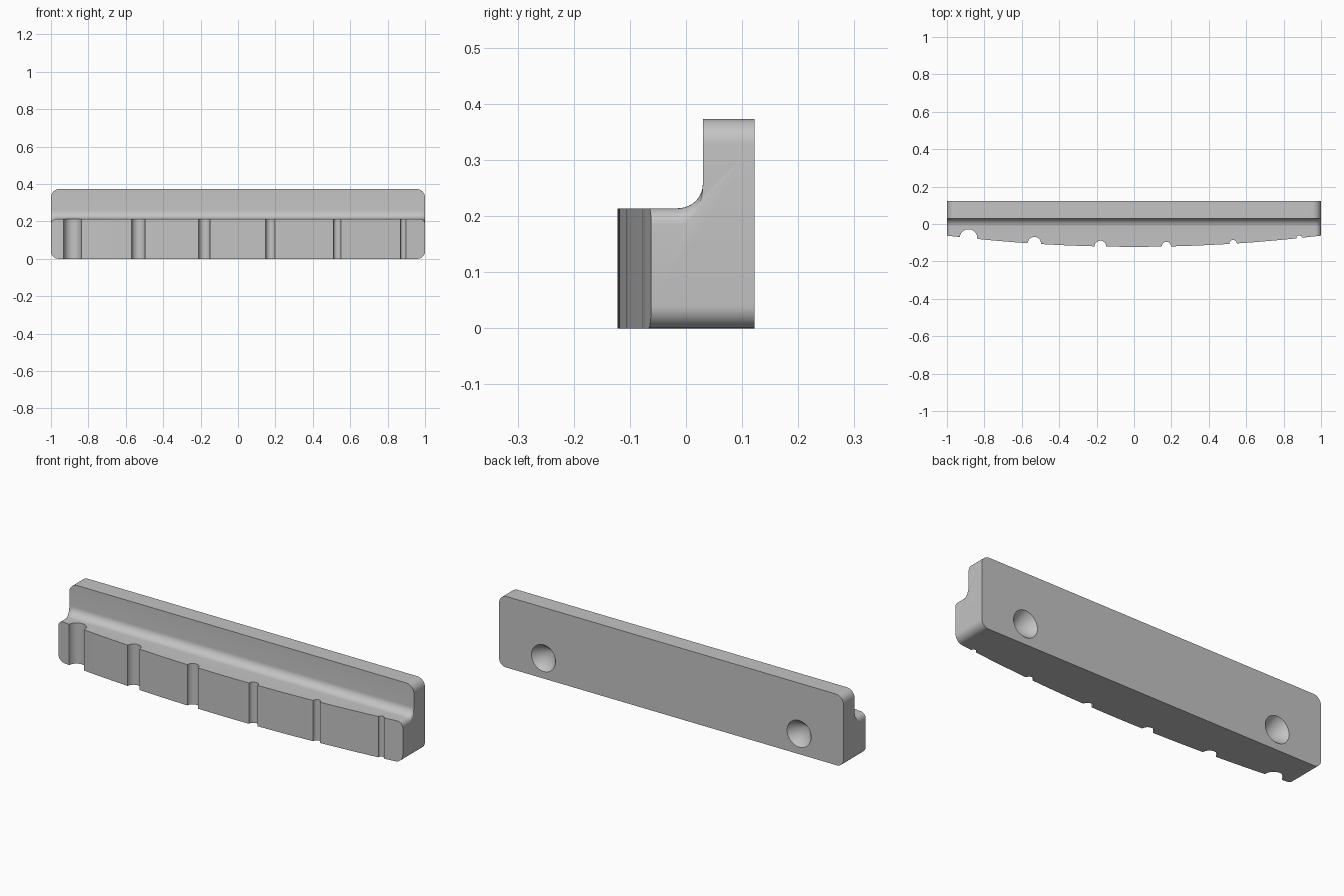
import bpy, bmesh, math

if "Cube" in bpy.data.objects:
    bpy.data.objects.remove(bpy.data.objects["Cube"])

Y_BACK, Y_PLATE = 0.122, 0.03
Z_TOP, Z_LEDGE, Z_FILLET = 0.373, 0.214, 0.257
FILLET = 0.045

grey = bpy.data.materials.new("light grey")
grey.diffuse_color = (0.55, 0.55, 0.55, 1)
grey.use_nodes = True
grey.node_tree.nodes["Principled BSDF"].inputs["Base Color"].default_value = grey.diffuse_color


def front_curve(x):
    return -0.122 + 0.06 * x * x


def end_drop(x, r):
    """Height lost to a rounded corner of radius r at position x."""
    d = max(0.0, abs(x) - (1 - r))
    return r - math.sqrt(max(0.0, r * r - d * d))


# Plan outline of the front: bowed curve with grooves of shrinking size
grooves = [(-0.885, 0.047), (-0.533, 0.036), (-0.18, 0.031),
           (0.173, 0.025), (0.53, 0.020), (0.883, 0.015)]
plan = []
ends = [1 - 0.045 * (1 - math.sin(math.pi / 2 * i / 10)) for i in range(11)]
plan += [(s * x, front_curve(x)) for x in ends for s in (-1, 1)]
for i in range(1, 60):
    x = -0.955 + 1.91 * i / 60
    if all(abs(x - c) > r + 0.006 for c, r in grooves):
        plan.append((x, front_curve(x)))
plan.sort()
for c, r in grooves:
    arc = [(c - r, front_curve(c - r))]
    for k in range(17):
        a = math.pi * (1 - k / 16)
        x = c + r * math.cos(a)
        arc.append((x, max(front_curve(x), front_curve(c) + r * math.sin(a))))
    arc.append((c + r, front_curve(c + r)))
    at = sum(1 for p in plan if p[0] < c)
    plan[at:at] = arc


def section(x, yf):
    """Side profile: bottom, front, ledge, concave fillet, upright plate."""
    zb = end_drop(x, 0.04)
    zl = Z_LEDGE - end_drop(x, 0.03)
    zt = Z_TOP - end_drop(x, 0.045)
    pts = [(Y_BACK, zb), (yf, zb), (yf, zl)]
    for k in range(11):
        a = math.pi / 2 * k / 10
        pts.append((Y_PLATE - FILLET + FILLET * math.sin(a),
                    zl + (Z_FILLET - zl) * (1 - math.cos(a))))
    pts += [(Y_PLATE, zt), (Y_BACK, zt)]
    return [(x, y, z) for y, z in pts]


# Rail body lofted along x
bm = bmesh.new()
rings = [[bm.verts.new(p) for p in section(x, y)] for x, y in plan]
n = len(rings[0])
for a, b in zip(rings, rings[1:]):
    for i in range(n):
        j = (i + 1) % n
        bm.faces.new((a[i], a[j], b[j], b[i]))
bm.faces.new(rings[0])
bm.faces.new(rings[-1])
bmesh.ops.remove_doubles(bm, verts=bm.verts, dist=1e-5)
bmesh.ops.recalc_face_normals(bm, faces=bm.faces)
mesh = bpy.data.meshes.new("grooved_rail")
bm.to_mesh(mesh)
bm.free()
rail = bpy.data.objects.new("grooved_rail", mesh)
bpy.context.collection.objects.link(rail)
mesh.materials.append(grey)

# Conical screw sockets in the back
for x in (-0.742, 0.742):
    r, depth, extra = 0.07, 0.08, 0.02
    bpy.ops.mesh.primitive_cone_add(
        vertices=48, radius1=r * (depth + extra) / depth, radius2=0,
        depth=depth + extra, rotation=(math.pi / 2, 0, 0),
        location=(x, Y_BACK + extra - (depth + extra) / 2, 0.107))
    cutter = bpy.context.object
    cutter.name = "socket_cutter"
    cutter.data.materials.append(grey)
    cutter.hide_render = True
    mod = rail.modifiers.new("socket", 'BOOLEAN')
    mod.operation, mod.solver, mod.object = 'DIFFERENCE', 'EXACT', cutter
    bpy.ops.object.select_all(action='DESELECT')
    bpy.context.view_layer.objects.active = rail
    rail.select_set(True)
    bpy.ops.object.modifier_apply(modifier=mod.name)
    bpy.data.objects.remove(cutter)

bpy.ops.object.shade_smooth_by_angle(angle=math.radians(30))
